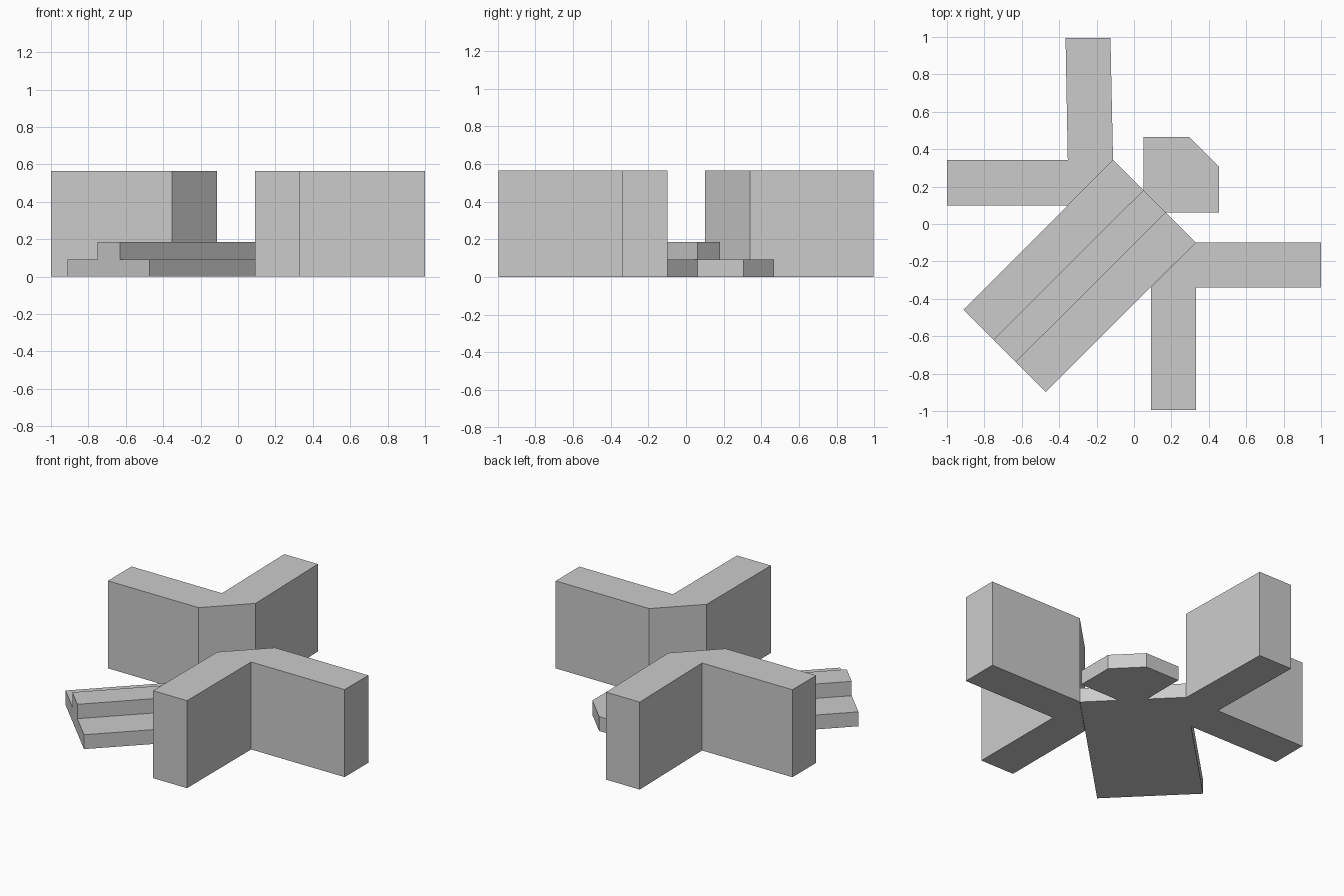
import bpy, bmesh
from mathutils import Vector

if "Cube" in bpy.data.objects:
    bpy.data.objects.remove(bpy.data.objects["Cube"])


def prism(name, outline, height):
    """Extrude a closed plan outline upwards from the ground."""
    bm = bmesh.new()
    base = bm.faces.new([bm.verts.new((x, y, 0)) for x, y in outline])
    ext = bmesh.ops.extrude_face_region(bm, geom=[base], use_keep_orig=True)
    top = [v for v in ext["geom"] if isinstance(v, bmesh.types.BMVert)]
    bmesh.ops.translate(bm, verts=top, vec=(0, 0, height))
    bmesh.ops.recalc_face_normals(bm, faces=bm.faces)
    mesh = bpy.data.meshes.new(name)
    bm.to_mesh(mesh)
    bm.free()
    obj = bpy.data.objects.new(name, mesh)
    bpy.context.collection.objects.link(obj)
    return obj


WALL_H, STEP = 0.565, 0.093

# Two tall angled walls flanking the diagonal walkway
prism("left_wall", [(-1, 0.1), (-0.352, 0.1), (-0.112, 0.34), (-0.126, 0.995),
                    (-0.366, 0.995), (-0.354, 0.342), (-1, 0.342)], WALL_H)
prism("right_wall", [(0.09, -0.995), (0.332, -0.995), (0.332, -0.34), (1, -0.34),
                     (1, -0.098), (0.332, -0.098), (0.09, -0.34)], WALL_H)

# Stepped diagonal walkway: a profile swept along the 45 degree direction
left, right = Vector((-0.912, -0.458, 0)), Vector((-0.472, -0.898, 0))
run = Vector((0.802, 0.8, 0))
a, b = 0.365, 0.637
profile = [(0, 0), (1, 0), (1, STEP), (b, STEP), (b, 2 * STEP),
           (a, 2 * STEP), (a, STEP), (0, STEP)]
walk = prism("stepped_walkway", profile, 1)
for v in walk.data.vertices:
    across, z, along = v.co
    v.co = left.lerp(right, across) + run * along + Vector((0, 0, z))
bm = bmesh.new()
bm.from_mesh(walk.data)
bmesh.ops.recalc_face_normals(bm, faces=bm.faces)
bm.to_mesh(walk.data)
bm.free()

# Low platform with clipped corners at the end of the walkway
prism("end_platform", [(0.052, 0.18), (0.17, 0.062), (0.455, 0.062),
                       (0.455, 0.306), (0.295, 0.466), (0.052, 0.466)], STEP)
